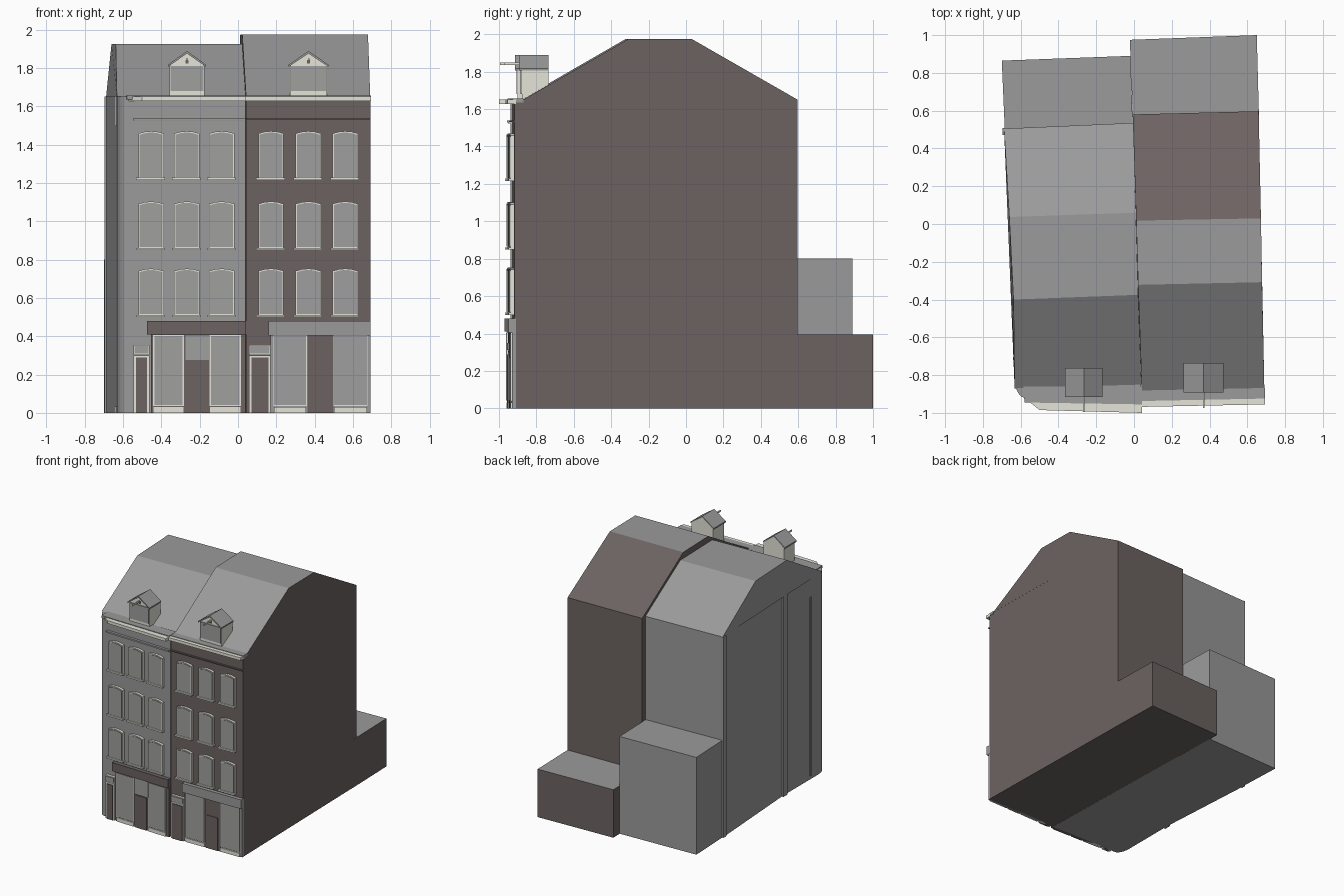
import bpy, bmesh, math

if "Cube" in bpy.data.objects:
    bpy.data.objects.remove(bpy.data.objects["Cube"])


def material(name, r, g, b):
    m = bpy.data.materials.new(name)
    m.diffuse_color = (r, g, b, 1)
    m.use_nodes = True
    m.node_tree.nodes["Principled BSDF"].inputs["Base Color"].default_value = m.diffuse_color
    return m


GRAY = material("gray", 0.325, 0.325, 0.325)
GLASS = material("window gray", 0.35, 0.35, 0.345)
BROWN = material("brown", 0.15, 0.124, 0.121)
CREAM = material("cream", 0.78, 0.78, 0.70)


def loft(name, a, b, *mats, rule=None):
    """Solid between two matching outlines."""
    bm = bmesh.new()
    va, vb = [bm.verts.new(p) for p in a], [bm.verts.new(p) for p in b]
    bm.faces.new(va)
    bm.faces.new(vb[::-1])
    n = len(a)
    for i in range(n):
        j = (i + 1) % n
        bm.faces.new((va[j], va[i], vb[i], vb[j]))
    bmesh.ops.recalc_face_normals(bm, faces=bm.faces)
    if rule:
        for f in bm.faces:
            f.material_index = rule(f.normal)
    me = bpy.data.meshes.new(name)
    bm.to_mesh(me)
    bm.free()
    for m in mats:
        me.materials.append(m)
    ob = bpy.data.objects.new(name, me)
    bpy.context.collection.objects.link(ob)
    return ob


def prism(name, pts, z0, z1, *mats, rule=None):
    return loft(name, [(x, y, z0) for x, y in pts], [(x, y, z1) for x, y in pts], *mats, rule=rule)


def box(name, x0, x1, y0, y1, z0, z1, mat):
    return prism(name, [(x0, y0), (x1, y0), (x1, y1), (x0, y1)], z0, z1, mat)


# Facade planes, slightly turned against the grid
def left_face(x):
    return -0.937 - 0.025 * x


def right_face(x):
    return -0.932 + 0.02 * x


def on_face(name, face, pts, d0, d1, mat):
    """Outline in x,z standing d0..d1 in front of a facade."""
    return loft(name, [(x, face(x) - d0, z) for x, z in pts],
                [(x, face(x) - d1, z) for x, z in pts], mat)


def panel(name, face, x0, x1, z0, z1, d, mat, d0=-0.01):
    return on_face(name, face, [(x0, z0), (x1, z0), (x1, z1), (x0, z1)], d0, d, mat)


# Walls: gray corner house with rounded corner, brown house beside it
corner = [(-0.578 - 0.055 * math.sin(t), -0.81 - 0.11 * math.cos(t))
          for t in (i * math.pi / 12 for i in range(7))]
prism("left_walls", [(0.04, left_face(0.04))] + corner +
      [(-0.632, -0.37), (-0.688, 0.505), (-0.005, 0.535)], 0, 1.65, GRAY)


def top_gray(n):
    return 1 if n.z > 0.5 and n.y < 0.3 else 0


prism("right_walls", [(0.042, right_face(0.04)), (0.69, right_face(0.69)), (0.66, 0.597), (-0.007, 0.58)],
      0, 1.65, BROWN, GRAY, rule=top_gray)

# Roofs
loft("left_roof", [(-0.632, -0.87, 1.65), (-0.638, -0.40, 1.925), (-0.66, 0.037, 1.925), (-0.688, 0.505, 1.65)],
     [(0.04, -0.85, 1.65), (0.022, -0.375, 1.925), (0.01, 0.06, 1.925), (-0.005, 0.535, 1.65)], GRAY)
loft("right_roof", [(0.042, -0.885, 1.65), (0.022, -0.322, 1.975), (0.012, 0.018, 1.975), (-0.007, 0.58, 1.65)],
     [(0.69, -0.87, 1.65), (0.678, -0.308, 1.975), (0.672, 0.03, 1.975), (0.66, 0.597, 1.65)],
     BROWN, GRAY, rule=top_gray)

# Rear annexes
prism("left_annex", [(-0.682, 0.45), (-0.005, 0.45), (-0.018, 0.89), (-0.70, 0.865)], 0, 0.80, GRAY)
prism("right_annex", [(-0.006, 0.55), (0.662, 0.55), (0.65, 1.0), (-0.022, 0.975)], 0, 0.395,
      BROWN, GRAY, rule=top_gray)

# Strips on the side wall
box("side_strip", -0.648, -0.62, -0.395, -0.34, 0, 1.66, GRAY)
box("side_strip_rear", -0.696, -0.67, 0.47, 0.508, 0, 1.65, GRAY)
box("downpipe", -0.641, -0.63, -0.72, -0.705, 0.03, 1.5, GRAY)

# Cornices and thin string courses
prism("left_cornice", [(-0.58, -0.91), (-0.55, -0.945), (-0.50, -0.985), (0.042, -1.0), (0.042, -0.93)],
      1.628, 1.652, CREAM)
prism("left_gutter", [(-0.585, -0.86), (-0.58, -0.945), (0.042, -0.955), (0.042, -0.86)], 1.635, 1.657, GRAY)
panel("right_cornice", right_face, 0.043, 0.693, 1.628, 1.652, 0.037, CREAM)
panel("right_gutter", right_face, 0.043, 0.693, 1.635, 1.656, 0.006, GRAY, -0.05)
panel("left_course", left_face, -0.545, 0.04, 1.528, 1.538, 0.02, GRAY)
panel("left_course_edge", left_face, -0.545, 0.04, 1.522, 1.528, 0.015, CREAM)
panel("right_course", right_face, 0.045, 0.69, 1.53, 1.538, 0.015, BROWN)


# Upper windows: cream frame, arched pane, sill
def arch(x0, x1, z0, z1, rise=0.012):
    m = (x0 + x1) / 2
    q = (x1 - x0) / 4
    return [(x0, z0), (x1, z0), (x1, z1 - rise), (m + q, z1 - rise / 4),
            (m, z1), (m - q, z1 - rise / 4), (x0, z1 - rise)]


for face, starts in ((left_face, (-0.513, -0.327, -0.145)), (right_face, (0.112, 0.307, 0.5))):
    for x in starts:
        for z in (0.505, 0.855, 1.222):
            on_face("window_frame", face, arch(x - 0.006, x + 0.126, z, z + 0.248), -0.01, 0.02, CREAM)
            on_face("window_pane", face, arch(x, x + 0.12, z + 0.01, z + 0.241), 0.015, 0.024, GLASS)
            panel("window_sill", face, x - 0.018, x + 0.132, z - 0.006, z + 0.006, 0.03, CREAM)


# Side entrances
def entrance(face, x0, x1):
    panel("entrance_frame", face, x0, x1, 0, 0.30, 0.02, CREAM)
    panel("entrance_door", face, x0 + 0.012, x1 - 0.012, 0, 0.288, 0.026, BROWN)
    panel("transom_frame", face, x0, x1, 0.303, 0.353, 0.02, CREAM)
    panel("transom_pane", face, x0 + 0.005, x1 - 0.005, 0.311, 0.348, 0.026, GLASS)


entrance(left_face, -0.545, -0.463)
entrance(right_face, 0.058, 0.17)

# Left shopfront in brown
panel("left_shop_front", left_face, -0.455, 0.04, 0, 0.415, 0.015, BROWN)
panel("left_fascia", left_face, -0.475, 0.042, 0.41, 0.48, 0.033, BROWN)
for x0, x1 in ((-0.44, -0.285), (-0.145, 0.012)):
    panel("left_shop_base", left_face, x0, x1, 0, 0.032, 0.022, CREAM)
    panel("left_shop_frame", left_face, x0 - 0.003, x1 + 0.003, 0.036, 0.407, 0.02, CREAM)
    panel("left_shop_pane", left_face, x0 + 0.004, x1 - 0.004, 0.042, 0.402, 0.025, GLASS)
panel("left_shop_transom", left_face, -0.275, -0.152, 0.275, 0.405, 0.02, GLASS)
panel("left_shop_door", left_face, -0.27, -0.165, 0, 0.268, 0.022, BROWN)

# Right shopfront in gray
panel("right_shop_front", right_face, 0.17, 0.69, 0, 0.41, 0.012, GRAY)
panel("right_fascia", right_face, 0.16, 0.692, 0.405, 0.48, 0.03, GRAY)
for x0, x1 in ((0.188, 0.355), (0.502, 0.672)):
    panel("right_shop_base", right_face, x0, x1, 0, 0.032, 0.02, CREAM)
    panel("right_shop_frame", right_face, x0 - 0.004, x1 + 0.004, 0.036, 0.405, 0.016, CREAM)
    panel("right_shop_pane", right_face, x0, x1, 0.042, 0.402, 0.021, GLASS)
panel("right_shop_recess", right_face, 0.362, 0.498, 0, 0.405, 0.016, BROWN)
panel("right_shop_door", right_face, 0.372, 0.475, 0, 0.27, 0.021, BROWN)


# Dormers with gable roof and hoist beam
def dormer(cx, yf, yb, w):
    gable = [(cx - w, 1.652), (cx + w, 1.652), (cx + w, 1.81), (cx, 1.878), (cx - w, 1.81)]
    loft("dormer_body", [(x, yf + 0.015, z) for x, z in gable], [(x, yb, z) for x, z in gable], CREAM)
    for s in (-1, 1):
        slope = [(cx, 1.875), (cx + s * (w + 0.008), 1.805), (cx + s * (w + 0.008), 1.816), (cx, 1.888)]
        loft("dormer_roof", [(x, yf, z) for x, z in slope], [(x, yb, z) for x, z in slope], GRAY)
    box("dormer_pane", cx - w + 0.005, cx + w - 0.005, yf + 0.008, yf + 0.016, 1.68, 1.81, GLASS)
    box("dormer_hatch", cx - 0.007, cx + 0.007, yf + 0.008, yf + 0.016, 1.822, 1.842, BROWN)
    box("hoist_beam", cx - 0.004, cx + 0.004, yf - 0.08, yf + 0.02, 1.836, 1.848, CREAM)


dormer(-0.266, -0.915, -0.762, 0.092)
dormer(0.368, -0.893, -0.735, 0.097)
